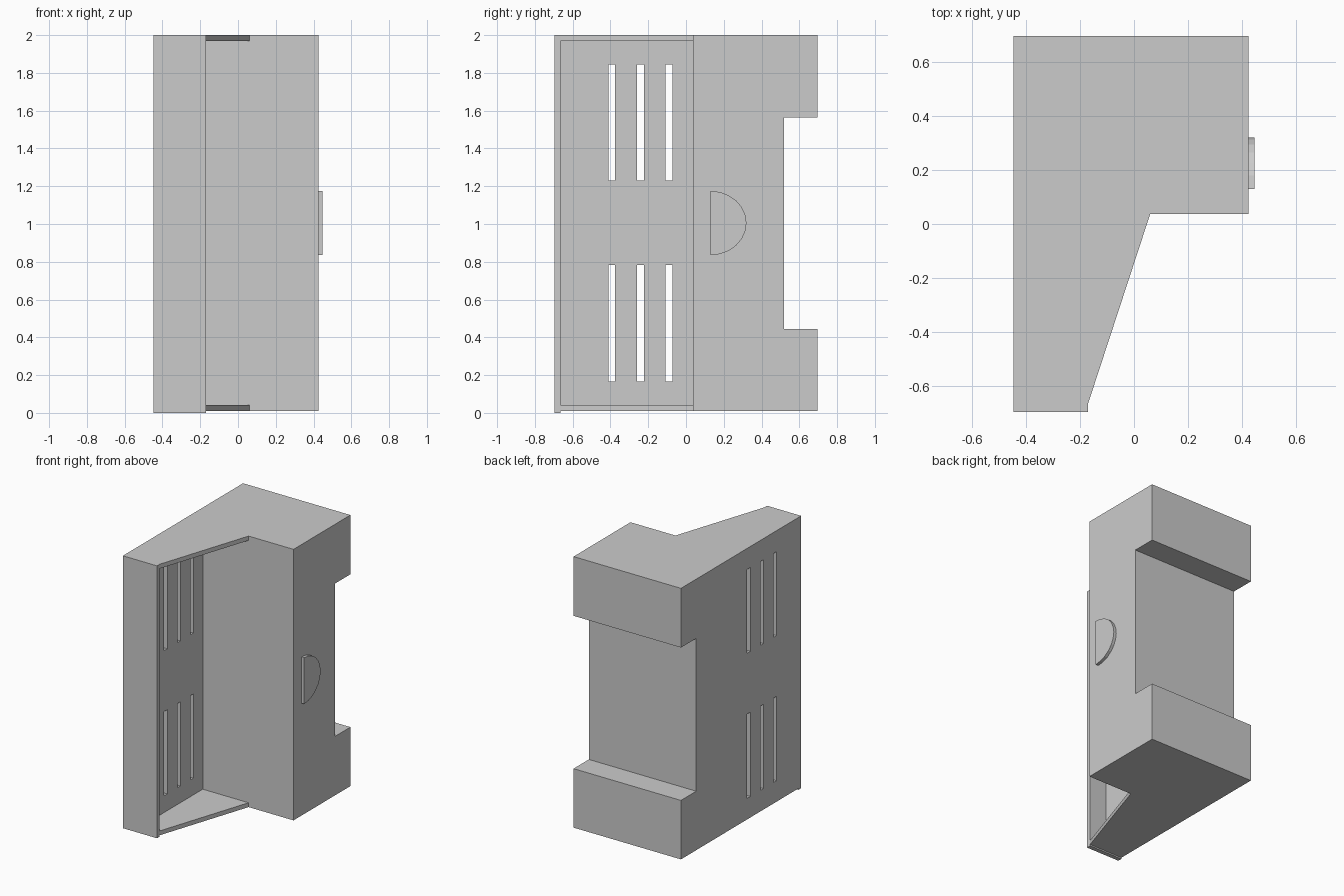
import bpy, bmesh, math

if "Cube" in bpy.data.objects:
    bpy.data.objects.remove(bpy.data.objects["Cube"])


def prism(name, outline, lo, hi, axis="Z"):
    """Closed outline extruded along Z (x, y points) or X (y, z points)."""
    bm = bmesh.new()
    place = (lambda a, b: (a, b, lo)) if axis == "Z" else (lambda a, b: (lo, a, b))
    face = bm.faces.new([bm.verts.new(place(a, b)) for a, b in outline])
    ext = bmesh.ops.extrude_face_region(bm, geom=[face])["geom"]
    move = (0, 0, hi - lo) if axis == "Z" else (hi - lo, 0, 0)
    bmesh.ops.translate(bm, verts=[g for g in ext if isinstance(g, bmesh.types.BMVert)], vec=move)
    bmesh.ops.recalc_face_normals(bm, faces=bm.faces)
    mesh = bpy.data.meshes.new(name)
    bm.to_mesh(mesh)
    bm.free()
    obj = bpy.data.objects.new(name, mesh)
    bpy.context.collection.objects.link(obj)
    return obj


def cut(target, x, y, z):
    """Remove a box, given as (min, max) ranges, from the target."""
    cutter = prism("cutter", [(x[0], y[0]), (x[1], y[0]), (x[1], y[1]), (x[0], y[1])], *z)
    cutter.hide_render = True
    mod = target.modifiers.new("cut", "BOOLEAN")
    mod.operation, mod.solver, mod.object = "DIFFERENCE", "EXACT", cutter
    bpy.context.view_layer.objects.active = target
    bpy.ops.object.modifier_apply(modifier=mod.name)
    bpy.data.objects.remove(cutter)


# Housing: stepped plan with a slanted flank
plan = [(-0.447, -0.697), (-0.17, -0.697), (-0.17, -0.665), (0.06, 0.037),
        (0.425, 0.037), (0.425, 0.697), (-0.447, 0.697)]
housing = prism("housing", plan, 0, 2)

# Underside relief, leaving a small lip below the front wall
cut(housing, (-1, 1), (-0.665, 1), (-0.5, 0.01))

# Open bay between front wall, side wall, floor and roof
cut(housing, (-0.312, 0.8), (-0.665, 0.037), (0.042, 1.968))

# Recess across the back
cut(housing, (-1, 1), (0.52, 1), (0.443, 1.565))

# Two rows of vent slots through the side wall
for z in ((0.165, 0.783), (1.23, 1.845)):
    for y in (-0.393, -0.241, -0.09):
        cut(housing, (-0.6, -0.2), (y - 0.018, y + 0.018), z)

# Plain raised half-round badge on the right side
arc = [(0.13 + 0.19 * math.cos(t), 1.005 + 0.17 * math.sin(t))
       for t in (math.pi * (i / 12 - 0.5) for i in range(13))]
prism("side_badge", arc, 0.424, 0.447, "X")
